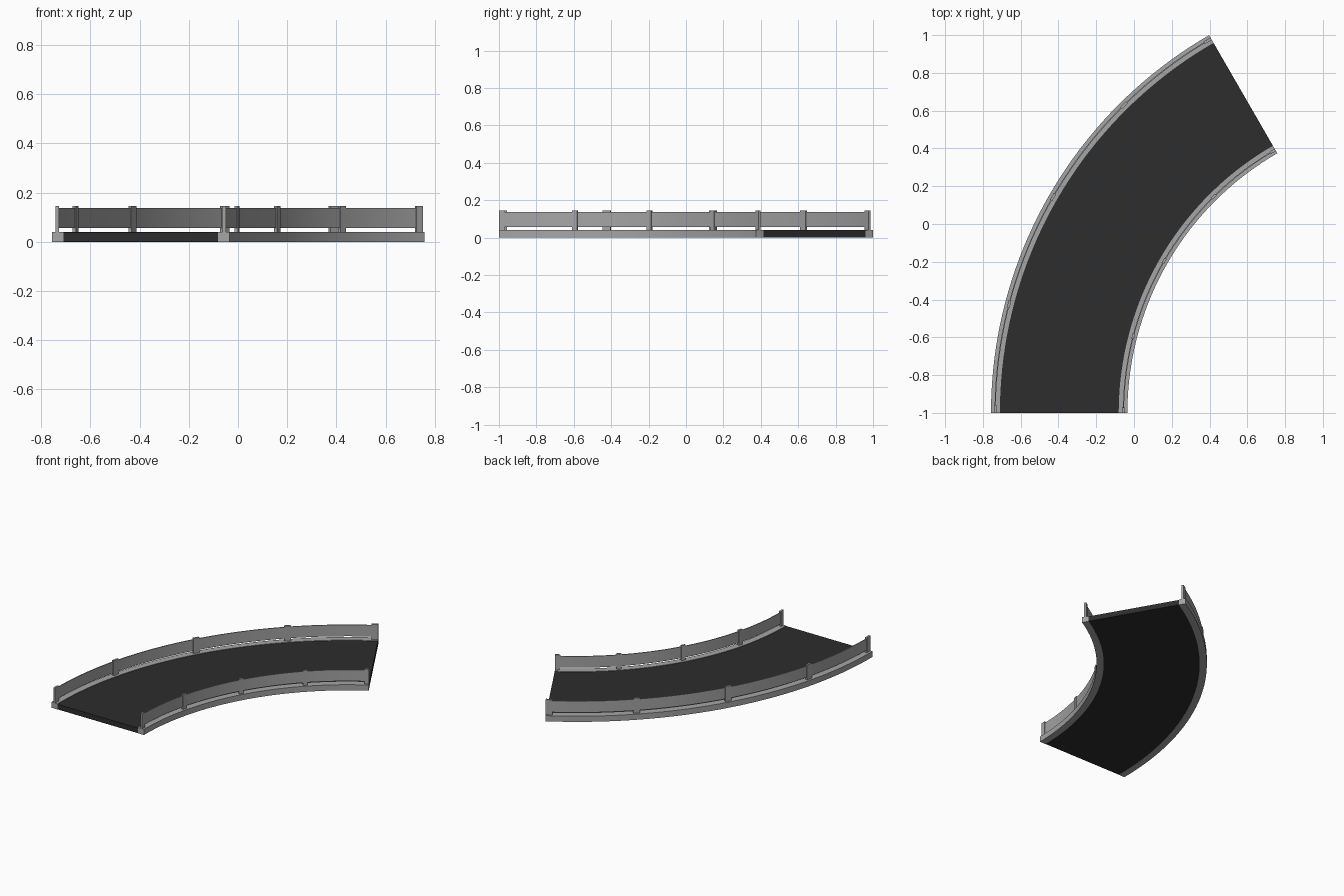
import bpy
import bmesh
from math import radians, sin, cos

cube = bpy.data.objects.get("Cube")
if cube:
    bpy.data.objects.remove(cube, do_unlink=True)

CENTRE_X, CENTRE_Y = 1.552, -1.0   # centre of the bend
SWEEP = 60.0                       # total angle of the bend
SEGMENTS = 40


def material(name, value):
    mat = bpy.data.materials.new(name)
    mat.use_nodes = True
    colour = (value, value, value, 1)
    mat.diffuse_color = colour
    mat.node_tree.nodes["Principled BSDF"].inputs["Base Color"].default_value = colour
    return mat


concrete = material("light grey", 0.38)
asphalt = material("dark asphalt", 0.026)


def add_sector(bm, r0, r1, z0, z1, a0=0.0, a1=SWEEP, segments=SEGMENTS):
    """Sweep a rectangular section around the bend."""
    rings = []
    for i in range(segments + 1):
        a = radians(a0 + (a1 - a0) * i / segments)
        rings.append([
            bm.verts.new((CENTRE_X - r * cos(a), CENTRE_Y + r * sin(a), z))
            for r, z in ((r0, z0), (r1, z0), (r1, z1), (r0, z1))])
    for ring, following in zip(rings, rings[1:]):
        for k in range(4):
            n = (k + 1) % 4
            bm.faces.new((ring[k], ring[n], following[n], following[k]))
    bm.faces.new(rings[0])
    bm.faces.new(rings[-1])


def finish(name, bm, mat):
    bmesh.ops.recalc_face_normals(bm, faces=bm.faces)
    mesh = bpy.data.meshes.new(name)
    bm.to_mesh(mesh)
    bm.free()
    mesh.materials.append(mat)
    obj = bpy.data.objects.new(name, mesh)
    bpy.context.collection.objects.link(obj)
    bpy.ops.object.select_all(action="DESELECT")
    obj.select_set(True)
    bpy.context.view_layer.objects.active = obj
    bpy.ops.object.shade_smooth_by_angle(angle=radians(30))


# Road deck
deck = bmesh.new()
add_sector(deck, 1.633, 2.262, 0.001, 0.037)
finish("road_deck", deck, asphalt)

# Each side has a curb, a rail and five posts
POST_ANGLE = 1.06
post_centres = [POST_ANGLE / 2, 14.6, 30, 45.4, SWEEP - POST_ANGLE / 2]

for side, curb_in, curb_out, rail_r in (("inner", 1.587, 1.633, 1.608),
                                        ("outer", 2.262, 2.309, 2.287)):
    curb = bmesh.new()
    add_sector(curb, curb_in, curb_out, 0, 0.04)
    finish(side + "_curb", curb, concrete)

    rail = bmesh.new()
    add_sector(rail, rail_r - 0.003, rail_r + 0.003, 0.057, 0.137)
    finish(side + "_rail", rail, concrete)

    posts = bmesh.new()
    for c in post_centres:
        add_sector(posts, rail_r - 0.007, rail_r + 0.007, 0.04, 0.146,
                   c - POST_ANGLE / 2, c + POST_ANGLE / 2, 1)
    finish(side + "_posts", posts, concrete)
